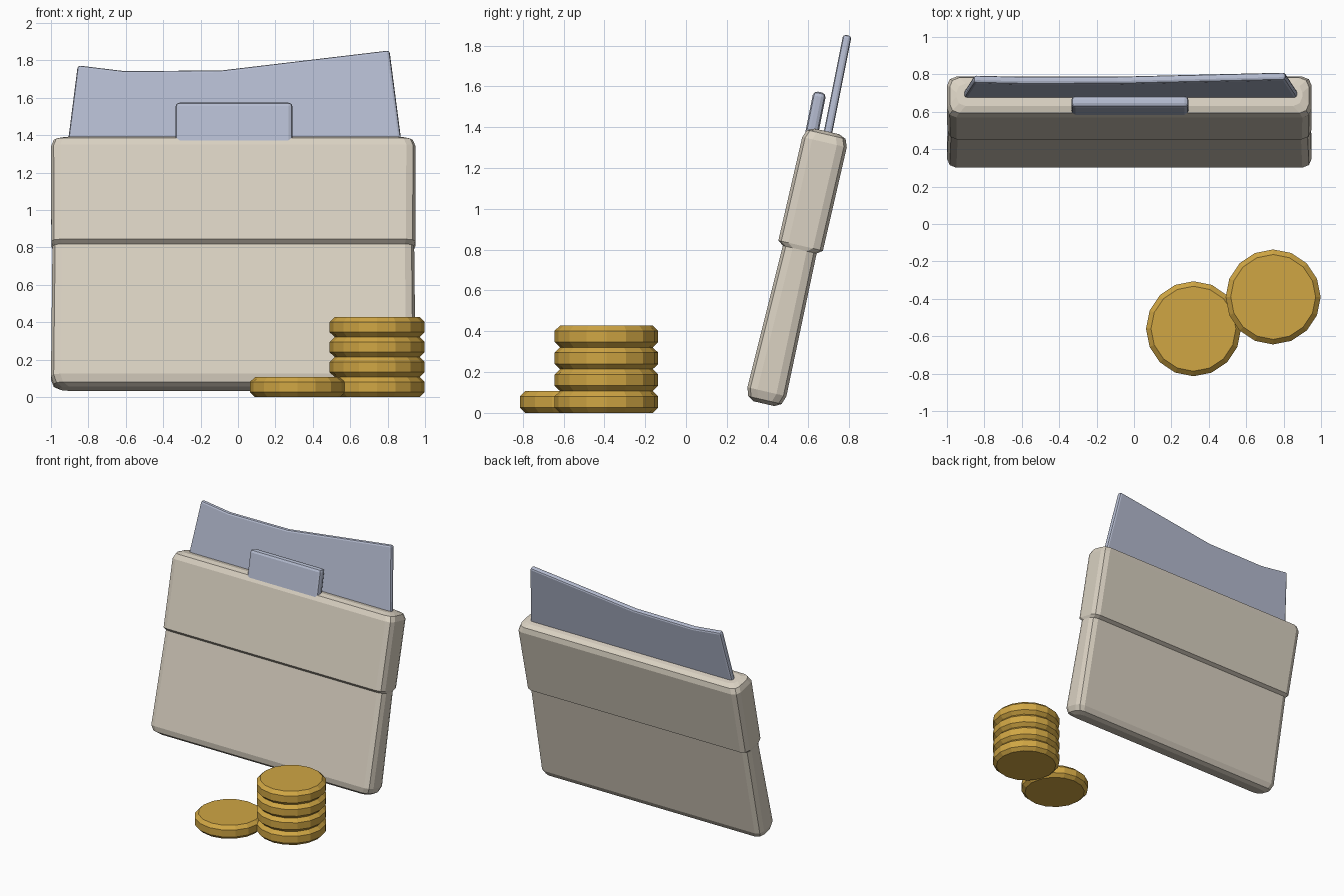
import bpy, bmesh, math
from mathutils import Vector

cube = bpy.data.objects.get("Cube")
if cube:
    bpy.data.objects.remove(cube, do_unlink=True)


def material(name, rgb):
    m = bpy.data.materials.new(name)
    m.use_nodes = True
    m.diffuse_color = (*rgb, 1)
    m.node_tree.nodes["Principled BSDF"].inputs["Base Color"].default_value = (*rgb, 1)
    return m


BEIGE = material("warm beige", (0.70, 0.64, 0.54))
BLUE = material("pale blue", (0.46, 0.50, 0.63))
GOLD = material("gold", (0.63, 0.38, 0.057))


def make_object(name, bm, mat):
    bmesh.ops.recalc_face_normals(bm, faces=bm.faces)
    me = bpy.data.meshes.new(name)
    bm.to_mesh(me)
    bm.free()
    me.materials.append(mat)
    ob = bpy.data.objects.new(name, me)
    bpy.context.collection.objects.link(ob)
    return ob


def loft(name, rings, mat):
    """Skin a stack of equal-length point rings and cap both ends."""
    bm = bmesh.new()
    loops = [[bm.verts.new(p) for p in ring] for ring in rings]
    for a, b in zip(loops, loops[1:]):
        for i in range(len(a)):
            j = (i + 1) % len(a)
            bm.faces.new((a[i], a[j], b[j], b[i]))
    bm.faces.new(loops[0])
    bm.faces.new(loops[-1])
    return make_object(name, bm, mat)


def rounded_rect(z, hx, hy, r=0.05):
    """Rectangle ring with two-segment rounded corners."""
    pts = []
    for quarter, (sx, sy) in enumerate(((1, 1), (-1, 1), (-1, -1), (1, -1))):
        for step in range(3):
            a = math.radians(90 * quarter + 45 * step)
            pts.append(Vector((sx * (hx - r) + r * math.cos(a),
                               sy * (hy - r) + r * math.sin(a), z)))
    return pts


# Leaning wallet body: tapered pouch under a wider folded flap
TILT = math.radians(13)
sections = [(0.13, 0.93, 0.052), (0.148, 0.96, 0.084), (0.19, 0.975, 0.098),
            (0.905, 0.967, 0.085), (0.925, 0.973, 0.112),
            (1.445, 0.975, 0.112), (1.484, 0.96, 0.097), (1.499, 0.925, 0.062)]
wallet = loft("wallet_body", [rounded_rect(*s) for s in sections], BEIGE)
wallet.rotation_euler.x = -TILT
wallet.location = (-0.025, 0.363 * math.cos(TILT), -0.363 * math.sin(TILT))


def sheet(name, outline, thickness, bevel, y, z):
    """Thin leaning plate; outline is (x, height above z) as seen from the front."""
    lean = math.radians(11.3)
    bm = bmesh.new()
    f = bm.faces.new([bm.verts.new((x, -thickness / 2, (h - z) / math.cos(lean)))
                      for x, h in outline])
    new = bmesh.ops.extrude_face_region(bm, geom=[f])["geom"]
    bmesh.ops.translate(bm, vec=(0, thickness, 0),
                        verts=[v for v in new if isinstance(v, bmesh.types.BMVert)])
    ob = make_object(name, bm, BLUE)
    ob.location = (0, y, z)
    ob.rotation_euler.x = -lean
    mod = ob.modifiers.new("soft_edges", "BEVEL")
    mod.width = bevel
    mod.segments = 2
    mod.limit_method = "ANGLE"


# Banknote with a wavy top edge, and the small card in front of it
sheet("banknote", [(-0.93, 1.2), (0.895, 1.2), (0.81, 1.852), (-0.09, 1.745),
                   (-0.61, 1.742), (-0.857, 1.772)], 0.042, 0.015, 0.70, 1.395)
sheet("small_card", [(-0.335, 1.2), (0.292, 1.2), (0.292, 1.572), (-0.335, 1.572)],
      0.064, 0.022, 0.622, 1.40)


# Chamfered coins: a stack of four and a single one beside it
def coin(name, x, y, z):
    rings = [[Vector((x + r * math.cos(i * math.tau / 16),
                      y + r * math.sin(i * math.tau / 16), z + h)) for i in range(16)]
             for r, h in ((0.227, 0), (0.254, 0.026), (0.254, 0.081), (0.227, 0.107))]
    loft(name, rings, GOLD)


for level in range(4):
    coin(f"stacked_coin_{level + 1}", 0.744, -0.39, level * 0.107)
coin("single_coin", 0.318, -0.56, 0)
